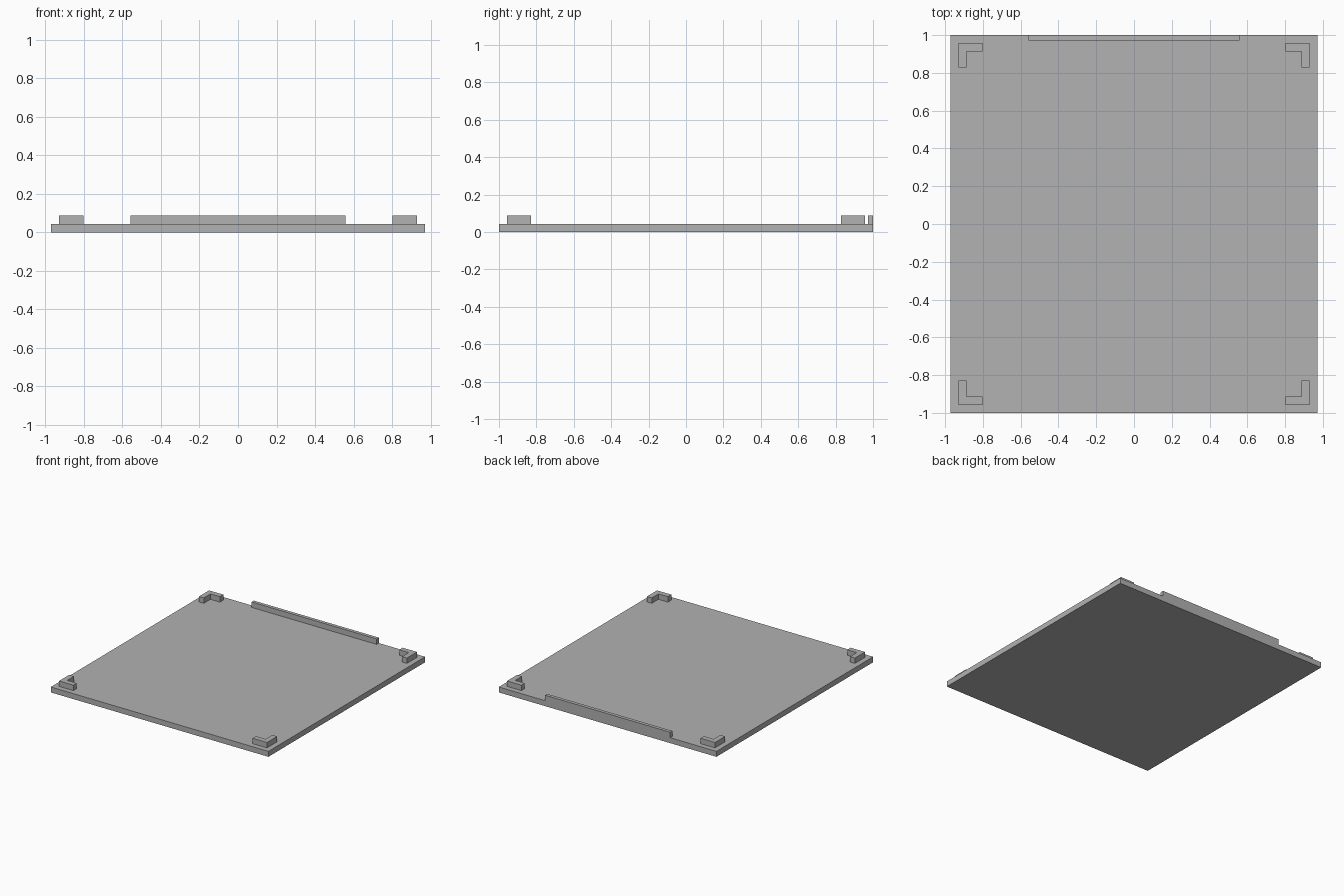
import bpy
import bmesh

cube = bpy.data.objects.get("Cube")
if cube:
    bpy.data.objects.remove(cube, do_unlink=True)

grey = bpy.data.materials.new("plain_grey")
grey.use_nodes = True
colour = (0.445, 0.445, 0.445, 1)
grey.diffuse_color = colour
grey.node_tree.nodes["Principled BSDF"].inputs["Base Color"].default_value = colour

BASE_TOP, RAISED_TOP = 0.044, 0.088


def extrude_outline(name, outline, z0, z1):
    """Solid with a flat outline, raised from z0 to z1."""
    bm = bmesh.new()
    face = bm.faces.new([bm.verts.new((x, y, z0)) for x, y in outline])
    grown = bmesh.ops.extrude_face_region(bm, geom=[face])["geom"]
    for v in grown:
        if isinstance(v, bmesh.types.BMVert):
            v.co.z = z1
    bmesh.ops.recalc_face_normals(bm, faces=bm.faces)
    mesh = bpy.data.meshes.new(name)
    bm.to_mesh(mesh)
    bm.free()
    mesh.materials.append(grey)
    obj = bpy.data.objects.new(name, mesh)
    bpy.context.collection.objects.link(obj)
    return obj


def rectangle(x0, x1, y0, y1):
    return [(x0, y0), (x1, y0), (x1, y1), (x0, y1)]


# Flat base plate
extrude_outline("base_plate", rectangle(-0.972, 0.972, -1, 1), 0, BASE_TOP)

# Low lip along the back edge
extrude_outline("back_lip", rectangle(-0.558, 0.558, 0.972, 1), BASE_TOP, RAISED_TOP)

# L-shaped corner brackets, opening towards the centre
outer_x, outer_y, arm, thick = 0.929, 0.957, 0.128, 0.043
bracket = [
    (outer_x, outer_y), (outer_x - arm, outer_y),
    (outer_x - arm, outer_y - thick), (outer_x - thick, outer_y - thick),
    (outer_x - thick, outer_y - arm), (outer_x, outer_y - arm),
]
for side, sx in (("left", 1), ("right", -1)):
    for end, sy in (("front", -1), ("back", 1)):
        extrude_outline(f"{end}_{side}_bracket",
                        [(x * sx, y * sy) for x, y in bracket],
                        BASE_TOP, RAISED_TOP)
